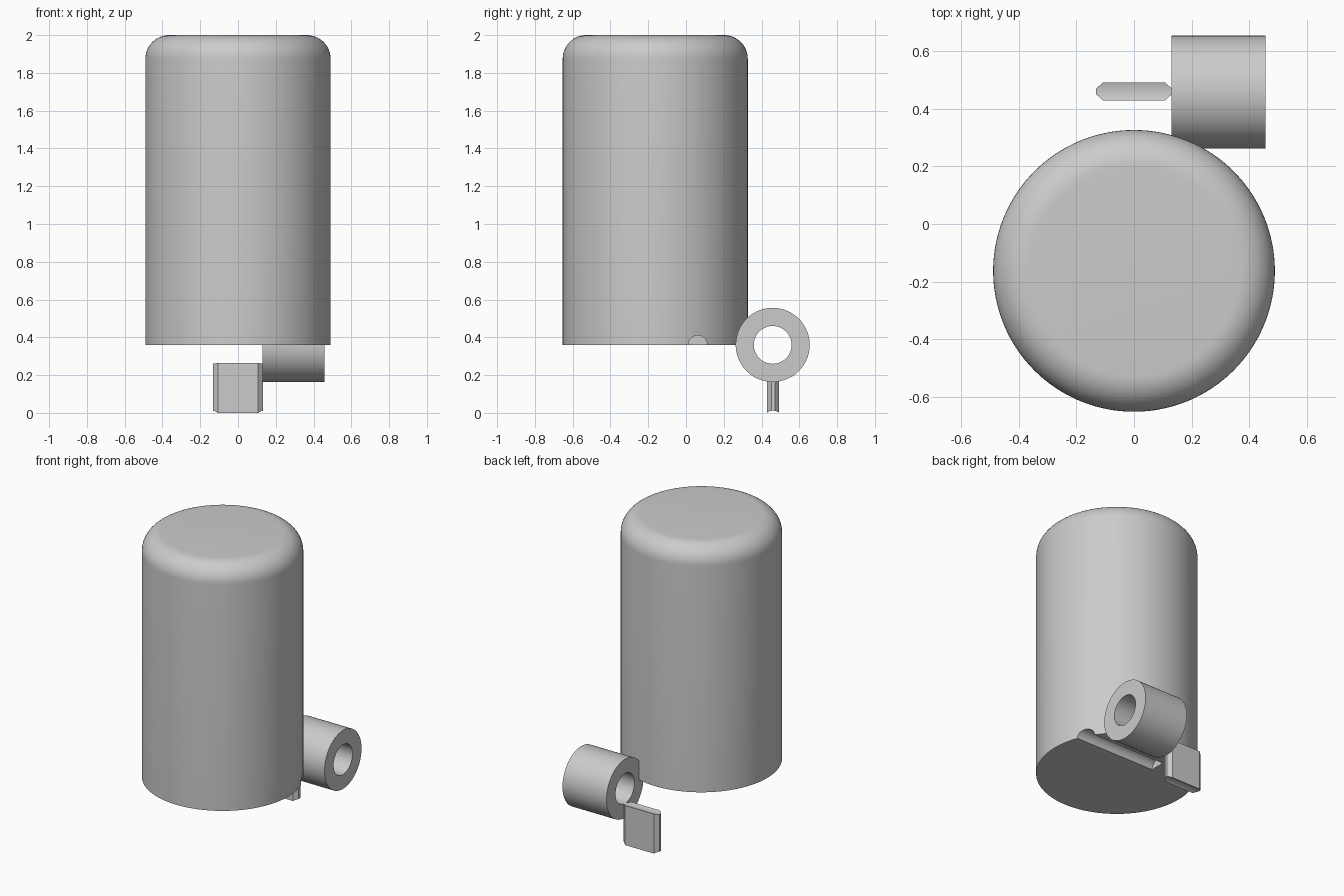
import bpy, bmesh, math
from mathutils import Matrix

if "Cube" in bpy.data.objects:
    bpy.data.objects.remove(bpy.data.objects["Cube"])

grey = bpy.data.materials.new("plain grey")
grey.use_nodes = True
colour = (0.6, 0.6, 0.6, 1)
grey.diffuse_color = colour
grey.node_tree.nodes["Principled BSDF"].inputs["Base Color"].default_value = colour


def finish(bm, name):
    bmesh.ops.recalc_face_normals(bm, faces=bm.faces)
    mesh = bpy.data.meshes.new(name)
    bm.to_mesh(mesh)
    bm.free()
    mesh.materials.append(grey)
    ob = bpy.data.objects.new(name, mesh)
    bpy.context.collection.objects.link(ob)
    return ob


def rod(name, radius, x0, x1, y, z, sides=96):
    """Solid cylinder lying along x."""
    bm = bmesh.new()
    turn = Matrix.Translation(((x0 + x1) / 2, y, z)) @ Matrix.Rotation(math.pi / 2, 4, 'Y')
    bmesh.ops.create_cone(bm, cap_ends=True, segments=sides, radius1=radius,
                          radius2=radius, depth=x1 - x0, matrix=turn)
    return finish(bm, name)


def cut(ob, cutter):
    """Subtract the cutter and apply the result."""
    mod = ob.modifiers.new("cut", 'BOOLEAN')
    mod.operation, mod.solver, mod.object = 'DIFFERENCE', 'EXACT', cutter
    bpy.context.view_layer.objects.active = ob
    bpy.ops.object.modifier_apply(modifier=mod.name)
    bpy.data.objects.remove(cutter)


# Cylinder body with a rounded top rim
R, BASE, TOP, FILLET, BODY_Y = 0.49, 0.36, 2.0, 0.125, -0.163
profile = [(0, BASE), (R, BASE)]
for i in range(13):
    a = math.pi / 2 * i / 12
    profile.append((R - FILLET + FILLET * math.cos(a), TOP - FILLET + FILLET * math.sin(a)))
profile.append((0, TOP))
bm = bmesh.new()
verts = [bm.verts.new((r, 0, z)) for r, z in profile]
edges = [bm.edges.new(pair) for pair in zip(verts, verts[1:])]
bmesh.ops.spin(bm, geom=verts + edges, cent=(0, 0, 0), axis=(0, 0, 1),
               angle=2 * math.pi, steps=128)
bmesh.ops.remove_doubles(bm, verts=bm.verts, dist=1e-4)
bmesh.ops.translate(bm, verts=bm.verts, vec=(0, BODY_Y, 0))
body = finish(bm, "body")
# Half-round groove under the body, open on one side
cut(body, rod("groove_cutter", 0.05, -0.133, 0.7, 0.062, BASE, 48))

# Hollow hinge barrel
PIN_Y = 0.459
barrel = rod("hinge_barrel", 0.196, 0.131, 0.457, PIN_Y, BASE)
cut(barrel, rod("bore_cutter", 0.1, 0, 0.6, PIN_Y, BASE))

# Bevelled key plate, hollowed along its top and bottom edges
outline = [(sx * x, sy * y) for sx, sy, order in
           ((1, 1, 1), (-1, 1, -1), (-1, -1, 1), (1, -1, -1))
           for x, y in [(0.133, 0.009), (0.107, 0.032)][::order]]
bm = bmesh.new()
bottom = bm.faces.new([bm.verts.new((x, PIN_Y + 0.002 + y, 0)) for x, y in outline])
side = bmesh.ops.extrude_face_region(bm, geom=[bottom])["geom"]
bmesh.ops.translate(bm, verts=[g for g in side if isinstance(g, bmesh.types.BMVert)],
                    vec=(0, 0, 0.3))
key = finish(bm, "key_plate")
cut(key, rod("key_top_cutter", 0.1, -0.5, 0.5, PIN_Y + 0.002, BASE))
cut(key, rod("key_foot_cutter", 0.05, -0.5, 0.5, PIN_Y + 0.002, -0.038))

# Smooth shading with crisp rims
for ob in (body, barrel, key):
    bpy.ops.object.select_all(action='DESELECT')
    ob.select_set(True)
    bpy.context.view_layer.objects.active = ob
    bpy.ops.object.shade_smooth_by_angle(angle=math.radians(25))
